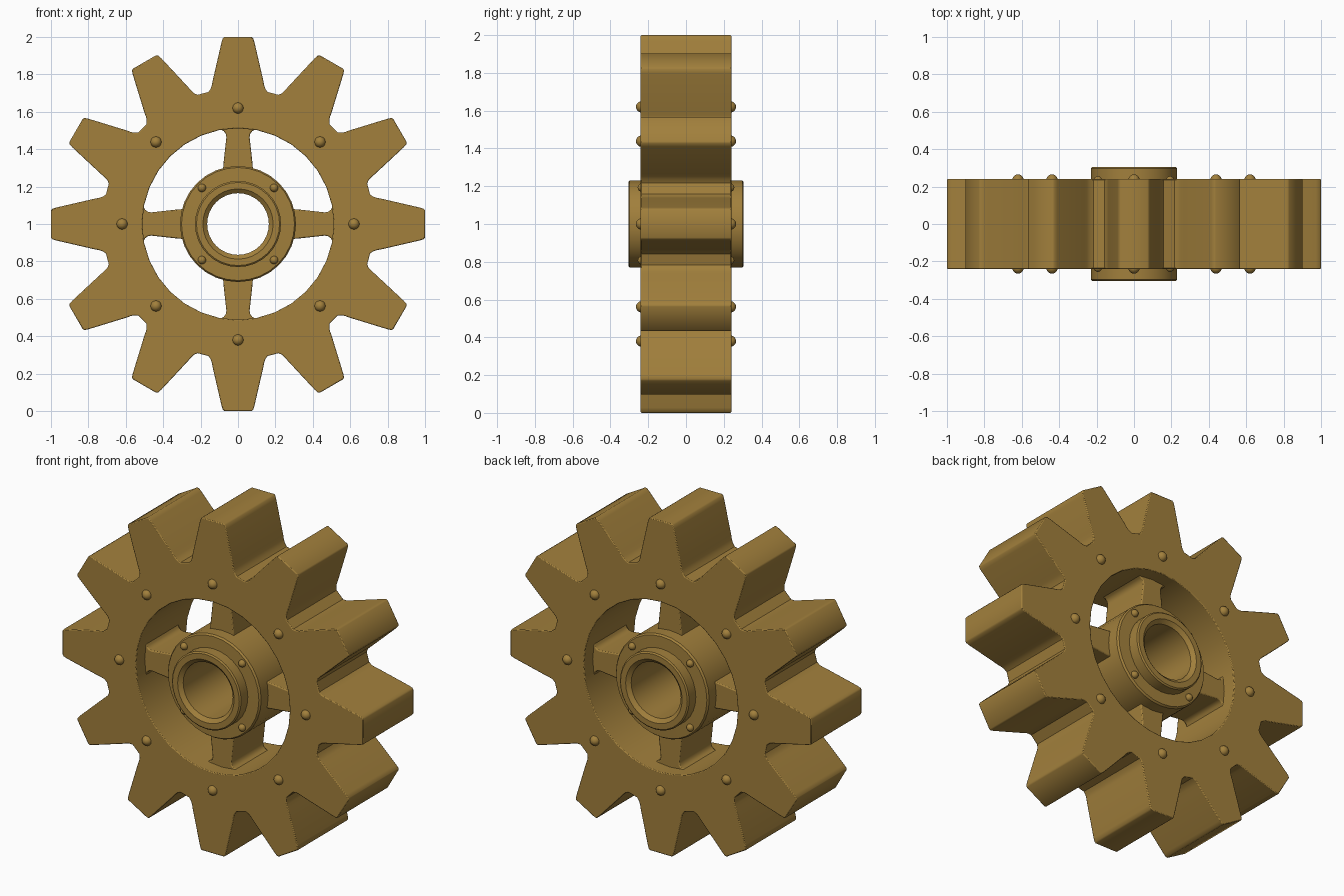
import bpy, bmesh, math
from mathutils import Matrix, Vector

if "Cube" in bpy.data.objects:
    bpy.data.objects.remove(bpy.data.objects["Cube"])

CENTRE = Vector((0, 0, 1))
bronze = bpy.data.materials.new("bronze")
bronze.diffuse_color = (0.36, 0.215, 0.045, 1)
bronze.use_nodes = True
bronze.node_tree.nodes["Principled BSDF"].inputs["Base Color"].default_value = bronze.diffuse_color


def add_object(name, bm, bevel=0.0, angle=40):
    bmesh.ops.recalc_face_normals(bm, faces=bm.faces)
    mesh = bpy.data.meshes.new(name)
    bm.to_mesh(mesh)
    bm.free()
    mesh.materials.append(bronze)
    ob = bpy.data.objects.new(name, mesh)
    bpy.context.collection.objects.link(ob)
    ob.location = CENTRE
    if bevel:
        mod = ob.modifiers.new("bevel", 'BEVEL')
        mod.width = bevel
        mod.segments = 2
        mod.limit_method = 'ANGLE'
        mod.angle_limit = math.radians(50)
    bpy.ops.object.select_all(action='DESELECT')
    ob.select_set(True)
    bpy.context.view_layer.objects.active = ob
    bpy.ops.object.shade_smooth_by_angle(angle=math.radians(angle))
    return ob


def polar(r, a):
    return (r * math.sin(a), r * math.cos(a))


def circle(r, n):
    return [polar(r, 2 * math.pi * i / n) for i in range(n)]


def extrude_loops(bm, loops, half):
    """Fill closed x/z outlines (later ones are holes) and extrude along y."""
    edges = []
    for pts in loops:
        vs = [bm.verts.new((x, -half, z)) for x, z in pts]
        edges += [bm.edges.new((vs[i - 1], vs[i])) for i in range(len(vs))]
    res = bmesh.ops.triangle_fill(bm, use_beauty=True, edges=edges, normal=(0, -1, 0))
    faces = [g for g in res["geom"] if isinstance(g, bmesh.types.BMFace)]
    bmesh.ops.dissolve_limit(bm, angle_limit=0.01, verts=bm.verts[:], edges=bm.edges[:]) if len(loops) == 1 else None
    ext = bmesh.ops.extrude_face_region(bm, geom=bm.faces[:], use_keep_orig=True)
    bmesh.ops.translate(bm, vec=(0, 2 * half, 0),
                        verts=[g for g in ext["geom"] if isinstance(g, bmesh.types.BMVert)])


# Toothed rim: half a tooth, mirrored and repeated twelve times
half_tooth = [(0.072, 1.0), (0.081, 0.994), (0.088, 0.972), (0.135, 0.768),
              (0.139, 0.745), (0.145, 0.725), (0.158, 0.706)]
tooth = [(-x, z) for x, z in reversed(half_tooth)] + half_tooth
outline = []
for i in range(12):
    for x, z in tooth:
        outline.append(polar(math.hypot(x, z), math.atan2(x, z) + i * math.pi / 6))
bm = bmesh.new()
extrude_loops(bm, [outline, circle(0.512, 32)], 0.24)
add_object("toothed_rim", bm, 0.008)

# Hub with collars and bore: closed profile (radius, y) spun around y
half_hub = [(0.31, 0.222), (0.302, 0.233), (0.23, 0.235), (0.23, 0.298),
            (0.222, 0.305), (0.188, 0.305), (0.18, 0.298), (0.165, 0.285)]
profile = [(r, -y) for r, y in half_hub] + [(r, y) for r, y in reversed(half_hub)]
bm = bmesh.new()
N = 32
rings = [[bm.verts.new((x, y, z)) for x, z in circle(r, N)] for r, y in profile]
for a, b in zip(rings, rings[1:] + rings[:1]):
    for i in range(N):
        bm.faces.new((a[i - 1], a[i], b[i], b[i - 1]))
add_object("hub", bm, 0, 35)

# Four flared spokes
side = [(0.08, 0.285), (0.078, 0.32), (0.062, 0.465), (0.066, 0.485),
        (0.078, 0.498), (0.105, 0.508), (0.105, 0.52)]
spoke = side + [(-x, z) for x, z in reversed(side)]
for i in range(4):
    bm = bmesh.new()
    extrude_loops(bm, [spoke], 0.155)
    bmesh.ops.rotate(bm, verts=bm.verts, matrix=Matrix.Rotation(i * math.pi / 2, 3, 'Y'))
    add_object(f"spoke_{i + 1}", bm, 0.006)


# Domed rivets on both faces
def rivets(name, count, ring_radius, start, size, y):
    bm = bmesh.new()
    for i in range(count):
        x, z = polar(ring_radius, start + 2 * math.pi * i / count)
        for s in (-1, 1):
            m = Matrix.Translation((x, s * y, z)) @ Matrix.Rotation(math.pi / 2, 4, 'X')
            bmesh.ops.create_uvsphere(bm, u_segments=16, v_segments=10, radius=size, matrix=m)
    add_object(name, bm, 0, 60)


rivets("rim_rivets", 8, 0.62, 0, 0.03, 0.235)
rivets("hub_rivets", 4, 0.273, math.pi / 4, 0.022, 0.234)
